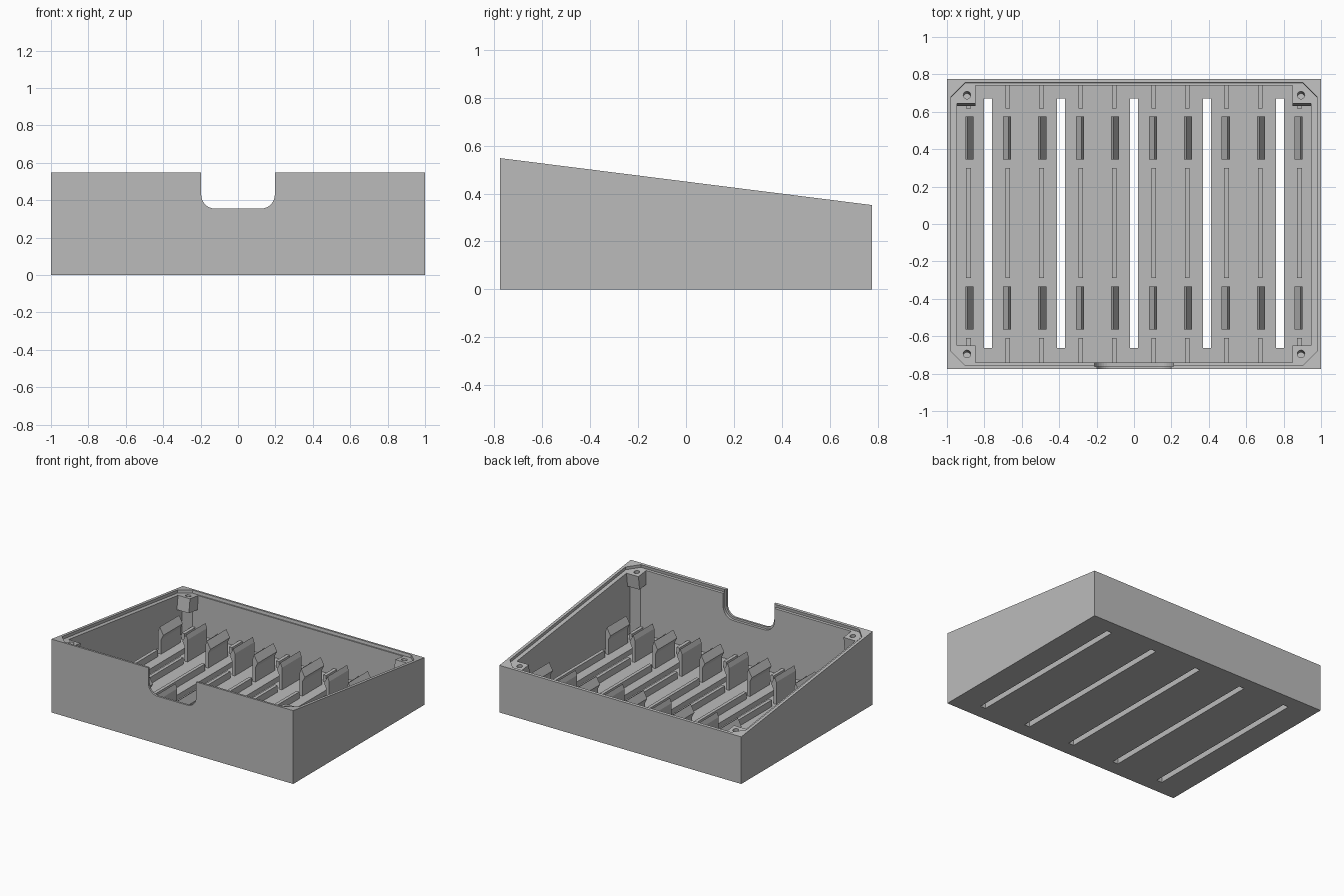
import bpy, bmesh, math
from mathutils import Matrix

if "Cube" in bpy.data.objects:
    bpy.data.objects.remove(bpy.data.objects["Cube"])

grey = bpy.data.materials.new("plain grey")
grey.use_nodes = True
grey.diffuse_color = (0.5, 0.5, 0.5, 1)
grey.node_tree.nodes["Principled BSDF"].inputs["Base Color"].default_value = (0.5, 0.5, 0.5, 1)

HALF_Y, FRONT_Z, BACK_Z, FLOOR = 0.776, 0.548, 0.352, 0.04
PLAN = Matrix.Identity(4)
SIDE = Matrix(((0, 0, 1, 0), (1, 0, 0, 0), (0, 1, 0, 0), (0, 0, 0, 1)))   # profile in y, z
FACE = Matrix(((1, 0, 0, 0), (0, 0, -1, 0), (0, 1, 0, 0), (0, 0, 0, 1)))  # profile in x, z
SLOPE = math.atan2(FRONT_Z - BACK_Z, 2 * HALF_Y)
LID = Matrix.Translation((0, 0, (FRONT_Z + BACK_Z) / 2)) @ Matrix.Rotation(-SLOPE, 4, "X")


def prism(name, outline, low, high, frame=PLAN):
    """Extrude an outline along the local z axis of a frame."""
    bm = bmesh.new()
    base = bm.faces.new([bm.verts.new((a, b, low)) for a, b in outline])
    top = bmesh.ops.extrude_face_region(bm, geom=[base])["geom"]
    bmesh.ops.translate(bm, vec=(0, 0, high - low),
                        verts=[v for v in top if isinstance(v, bmesh.types.BMVert)])
    bm.transform(frame)
    bmesh.ops.recalc_face_normals(bm, faces=bm.faces)
    mesh = bpy.data.meshes.new(name)
    bm.to_mesh(mesh)
    bm.free()
    mesh.materials.append(grey)
    obj = bpy.data.objects.new(name, mesh)
    bpy.context.collection.objects.link(obj)
    return obj


def rect(x0, x1, y0, y1):
    return [(x0, y0), (x1, y0), (x1, y1), (x0, y1)]


def chamfered(x, y, c):
    return [(x - c, -y), (x, c - y), (x, y - c), (x - c, y),
            (c - x, y), (-x, y - c), (-x, c - y), (c - x, -y)]


def circle(x, y, r, n=20):
    return [(x + r * math.cos(i * math.tau / n), y + r * math.sin(i * math.tau / n))
            for i in range(n)]


def notch(half, bottom, r):
    """U-shaped opening with rounded lower corners."""
    arc = [(half - r + r * math.sin(t), bottom + r - r * math.cos(t))
           for t in [i * math.pi / 16 for i in range(9)]]
    right = arc + [(half, 0.8)]
    return right + [(-x, z) for x, z in reversed(right)]


def cut(obj, cutters):
    for c in cutters:
        mod = obj.modifiers.new("cut", "BOOLEAN")
        mod.operation, mod.solver, mod.object = "DIFFERENCE", "EXACT", c
    bpy.context.view_layer.update()
    done = obj.evaluated_get(bpy.context.evaluated_depsgraph_get())
    mesh = bpy.data.meshes.new_from_object(done)
    obj.modifiers.clear()
    obj.data = mesh
    for c in cutters:
        bpy.data.objects.remove(c)


# Sloped case: hollow, stepped rim, front opening and floor vents
case = prism("case", [(-HALF_Y, 0), (HALF_Y, 0), (HALF_Y, BACK_Z), (-HALF_Y, FRONT_Z)], -1, 1, SIDE)
bays = [i * 0.39 for i in range(-2, 3)]
cutters = [
    prism("hollow", chamfered(0.947, 0.741, 0.05), FLOOR, 1),
    prism("rim_step", chamfered(0.978, 0.762, 0.075), -0.022, 0.3, LID),
    prism("opening", notch(0.197, 0.355, 0.075), 0.7, 0.9, FACE),
    prism("opening_step", notch(0.212, 0.34, 0.085), 0.7, 0.761, FACE),
]
cutters += [prism("vent", rect(x - 0.022, x + 0.022, -0.662, 0.67), -0.1, 0.2) for x in bays]
cut(case, cutters)

# Screw bosses hanging in the corners, square to the sloped rim
for sx in (-1, 1):
    for sy in (-1, 1):
        xs = sorted((sx * 0.848, sx * 0.952))
        ys = sorted((sy * 0.652, sy * 0.752))
        boss = prism("corner_boss", rect(*xs, *ys), -0.125, -0.0215, LID)
        cut(boss, [prism("screw_hole", circle(sx * 0.893, sy * 0.697, 0.02), -0.11, 0.1, LID)])

# Each bay: a pair of low rails and two pairs of barbed clips
CLIP = [(0.122, 0), (0.122, 0.17), (0.109, 0.205), (0.079, 0.15), (0.097, 0.115), (0.097, 0)]
for x in bays:
    for side in (-1, 1):
        rail = x + side * 0.105
        for y0, y1 in ((-0.742, -0.61), (-0.29, 0.3), (0.617, 0.742)):
            prism("rail", rect(rail - 0.0125, rail + 0.0125, y0, y1), FLOOR - 0.005, FLOOR + 0.05)
        outline = [(x + side * u, FLOOR - 0.005 + h) for u, h in CLIP]
        for y in (-0.45, 0.46):
            prism("clip", outline, -y - 0.115, -y + 0.115, FACE)
